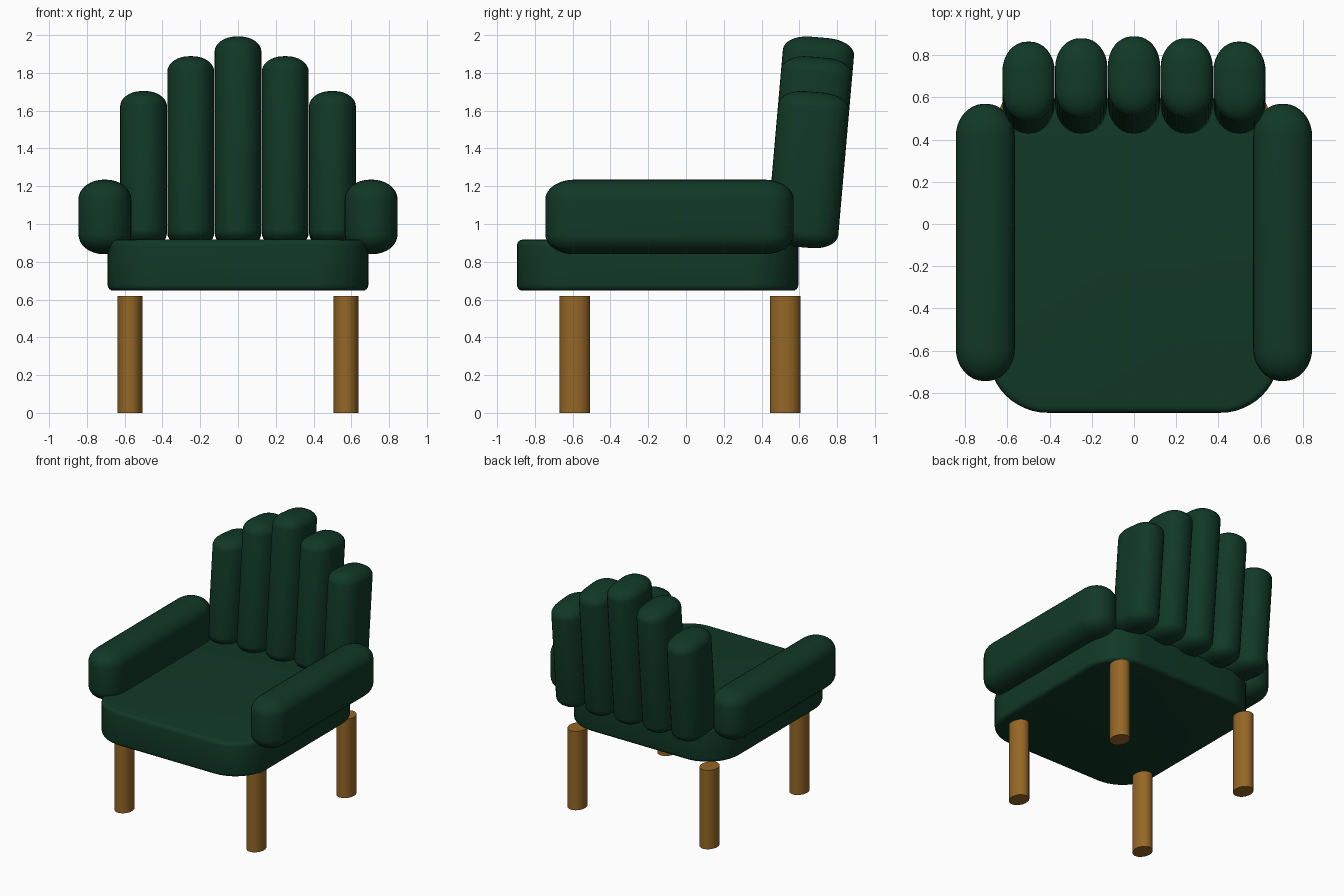
import bpy, bmesh
from math import radians, sin, cos
from mathutils import Vector

cube = bpy.data.objects.get("Cube")
if cube:
    bpy.data.objects.remove(cube, do_unlink=True)


def material(name, rgb):
    mat = bpy.data.materials.new(name)
    mat.use_nodes = True
    mat.diffuse_color = (*rgb, 1)
    mat.node_tree.nodes["Principled BSDF"].inputs["Base Color"].default_value = (*rgb, 1)
    return mat


GREEN = material("dark_green_fabric", (0.0055, 0.040, 0.020))
WOOD = material("brown_wood", (0.30, 0.135, 0.020))


def finish(bm, name, mat, location, tilt=0):
    mesh = bpy.data.meshes.new(name)
    bm.to_mesh(mesh)
    bm.free()
    mesh.materials.append(mat)
    obj = bpy.data.objects.new(name, mesh)
    obj.location = location
    obj.rotation_euler.x = tilt
    bpy.context.collection.objects.link(obj)
    bpy.ops.object.select_all(action="DESELECT")
    obj.select_set(True)
    bpy.context.view_layer.objects.active = obj
    bpy.ops.object.shade_smooth_by_angle(angle=radians(35))
    return obj


def box(size):
    bm = bmesh.new()
    bmesh.ops.create_cube(bm, size=1)
    bmesh.ops.scale(bm, vec=size, verts=bm.verts)
    return bm


def round_edges(bm, edges, radius, segments):
    bmesh.ops.bevel(bm, geom=edges, offset=radius, offset_type="OFFSET",
                    segments=segments, profile=0.5, affect="EDGES")


def cushion(name, size, radii, location, tilt=0):
    # Unit-radius bevel, then stretched to a separate radius on each axis
    bm = box([s / r for s, r in zip(size, radii)])
    round_edges(bm, bm.edges[:], 1, 8)
    bmesh.ops.scale(bm, vec=radii, verts=bm.verts)
    return finish(bm, name, GREEN, location, tilt)


# Seat: wide plan corners, then a small roll along top and bottom rims
bm = box((1.38, 1.49, 0.27))
upright = [e for e in bm.edges if abs(e.verts[0].co.z - e.verts[1].co.z) > 0.1]
round_edges(bm, upright, 0.28, 12)
rims = [e for e in bm.edges if abs(e.verts[0].co.z - e.verts[1].co.z) < 0.01]
round_edges(bm, rims, 0.03, 4)
finish(bm, "seat", GREEN, (0, -0.15, 0.782))

# Armrests
for side, x in (("left", 0.705), ("right", -0.705)):
    cushion(side + "_armrest", (0.28, 1.315, 0.395), (0.135, 0.155, 0.105),
            (x, -0.0875, 1.0375))

# Back: five upright padded rolls, leaning back and stepping down to the sides
LEAN = radians(5)
BOTTOM = Vector((0, 0.611, 0.877))
AXIS = Vector((0, sin(LEAN), cos(LEAN)))
for i in range(-2, 3):
    length = (1.115, 1.01, 0.825)[abs(i)]
    centre = BOTTOM + AXIS * length / 2
    centre.x = i * 0.25
    cushion(f"back_roll_{i + 3}", (0.248, 0.378, length), (0.115, 0.14, 0.08),
            centre, -LEAN)

# Legs: oval posts
for side, x in (("left", 0.572), ("right", -0.572)):
    for end, y in (("front", -0.588), ("back", 0.525)):
        bm = bmesh.new()
        bmesh.ops.create_cone(bm, cap_ends=True, segments=32, radius1=1,
                              radius2=1, depth=1)
        bmesh.ops.scale(bm, vec=(0.066, 0.081, 0.618), verts=bm.verts)
        finish(bm, f"{end}_{side}_leg", WOOD, (x, y, 0.309))
